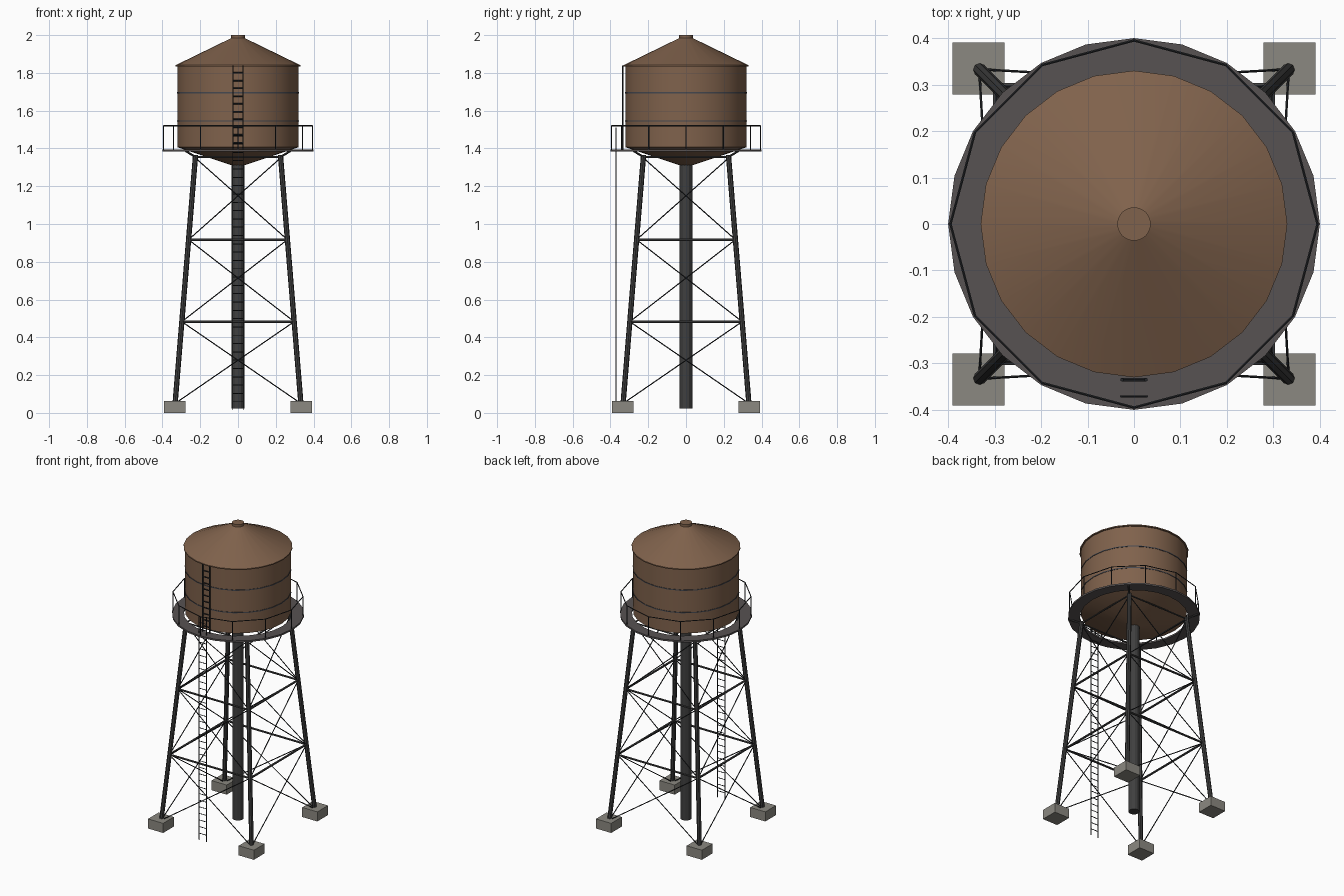
import bpy, bmesh, math
from mathutils import Vector

if "Cube" in bpy.data.objects:
    bpy.data.objects.remove(bpy.data.objects["Cube"])


def material(name, rgb):
    m = bpy.data.materials.new(name)
    m.diffuse_color = (*rgb, 1)
    m.use_nodes = True
    m.node_tree.nodes["Principled BSDF"].inputs["Base Color"].default_value = m.diffuse_color
    return m


BROWN = material("brown_tank", (0.215, 0.122, 0.072))
CONCRETE = material("concrete", (0.26, 0.25, 0.22))
DECK = material("deck_grey", (0.095, 0.085, 0.085))
STEEL = material("dark_steel", (0.05, 0.05, 0.05))
BAND = material("band_steel", (0.06, 0.065, 0.08))
RAIL = material("rail_black", (0.02, 0.022, 0.025))


def finish(name, bm, mat, smooth=False):
    bmesh.ops.recalc_face_normals(bm, faces=bm.faces)
    me = bpy.data.meshes.new(name)
    bm.to_mesh(me)
    bm.free()
    me.materials.append(mat)
    ob = bpy.data.objects.new(name, me)
    bpy.context.collection.objects.link(ob)
    if smooth:
        bpy.ops.object.select_all(action='DESELECT')
        ob.select_set(True)
        bpy.context.view_layer.objects.active = ob
        bpy.ops.object.shade_smooth_by_angle(angle=math.radians(25))
    return ob


def lathe(name, profile, mat, n=24, closed=False, smooth=True):
    """Revolve (radius, z) points about the z axis; open ends get caps."""
    bm = bmesh.new()
    rings = [[bm.verts.new((r * math.cos(2 * math.pi * i / n),
                            r * math.sin(2 * math.pi * i / n), z))
              for i in range(n)] for r, z in profile]
    pairs = list(zip(rings, rings[1:]))
    if closed:
        pairs.append((rings[-1], rings[0]))
    for a, b in pairs:
        for i in range(n):
            j = (i + 1) % n
            bm.faces.new((a[i], a[j], b[j], b[i]))
    if not closed:
        bm.faces.new(rings[0])
        bm.faces.new(rings[-1])
    return finish(name, bm, mat, smooth)


def rods(name, segments, radius, mat, n=6):
    """Straight round bars between pairs of points, in one object."""
    bm = bmesh.new()
    for a, b in segments:
        a, b = Vector(a), Vector(b)
        d = b - a
        mtx = d.to_track_quat('Z', 'Y').to_matrix().to_4x4()
        mtx.translation = (a + b) / 2
        bmesh.ops.create_cone(bm, cap_ends=True, segments=n, radius1=radius,
                              radius2=radius, depth=d.length, matrix=mtx)
    return finish(name, bm, mat)


# Tank: wall with conical bottom, roof and cap
lathe("tank", [(0.03, 1.31), (0.321, 1.407), (0.321, 1.838)], BROWN)
lathe("roof", [(0.321, 1.834), (0.33, 1.834), (0.33, 1.841), (0.034, 1.985)], BROWN)
lathe("roof_cap", [(0.036, 1.975), (0.036, 2.0)], BROWN)
for z in (1.545, 1.695):
    lathe("tank_band", [(0.319, z - 0.003), (0.3235, z - 0.003),
                        (0.3235, z + 0.003), (0.319, z + 0.003)], BAND, closed=True)

# Walkway ring
lathe("walkway", [(0.328, 1.383), (0.4, 1.383), (0.4, 1.394), (0.328, 1.394)],
      DECK, closed=True, smooth=False)

# Railing with twelve posts
posts = [(0.395 * math.cos(k * math.pi / 6), 0.395 * math.sin(k * math.pi / 6))
         for k in range(12)]
rods("railing_posts", [((x, y, 1.39), (x, y, 1.52)) for x, y in posts], 0.003, RAIL)
rods("railing_top", [((*posts[k], 1.52), (*posts[(k + 1) % 12], 1.52))
                     for k in range(12)], 0.003, RAIL)

# Tower frame
CORNERS = [(-1, -1), (1, -1), (1, 1), (-1, 1)]
LEVELS = [0.05, 0.483, 0.917, 1.35]


def leg_point(k, z):
    w = 0.333 - 0.107 * (z - 0.05) / 1.3
    sx, sy = CORNERS[k % 4]
    return (sx * w, sy * w, z)


rods("legs", [(leg_point(k, 0.05), leg_point(k, 1.365)) for k in range(4)],
     0.014, STEEL, 8)
rods("girts", [(leg_point(k, z), leg_point(k + 1, z))
               for k in range(4) for z in LEVELS[1:3]], 0.007, STEEL)
rods("top_beams", [(leg_point(k, 1.355), leg_point(k + 1, 1.355))
                   for k in range(4)], 0.005, STEEL)
braces = []
for k in range(4):
    for lo, hi in zip(LEVELS, LEVELS[1:]):
        braces += [(leg_point(k, lo), leg_point(k + 1, hi)),
                   (leg_point(k + 1, lo), leg_point(k, hi))]
rods("cross_braces", braces, 0.003, RAIL)
rods("walkway_brackets", [(leg_point(k, 1.355), (0.275 * sx, 0.275 * sy, 1.385))
                          for k, (sx, sy) in enumerate(CORNERS)], 0.006, STEEL)

# Footings
for sx, sy in CORNERS:
    bm = bmesh.new()
    bmesh.ops.create_cube(bm, size=1)
    bmesh.ops.scale(bm, vec=(0.112, 0.112, 0.064), verts=bm.verts)
    bmesh.ops.translate(bm, vec=(0.335 * sx, 0.335 * sy, 0.032), verts=bm.verts)
    finish("footing", bm, CONCRETE)

# Central standpipe
lathe("standpipe", [(0.034, 0.024), (0.034, 1.33)], STEEL, n=12, smooth=False)


# Ladders
def ladder(name, y, z0, z1, half, radius, step):
    segs = [((s * half, y, z0), (s * half, y, z1)) for s in (-1, 1)]
    for i in range(1, int((z1 - z0) / step) + 1):
        z = z0 + i * step
        segs.append(((-half, y, z), (half, y, z)))
    rods(name, segs, radius, RAIL)


ladder("lower_ladder", -0.371, 0.015, 1.51, 0.028, 0.0025, 0.044)
ladder("upper_ladder", -0.335, 1.39, 1.84, 0.026, 0.004, 0.041)
